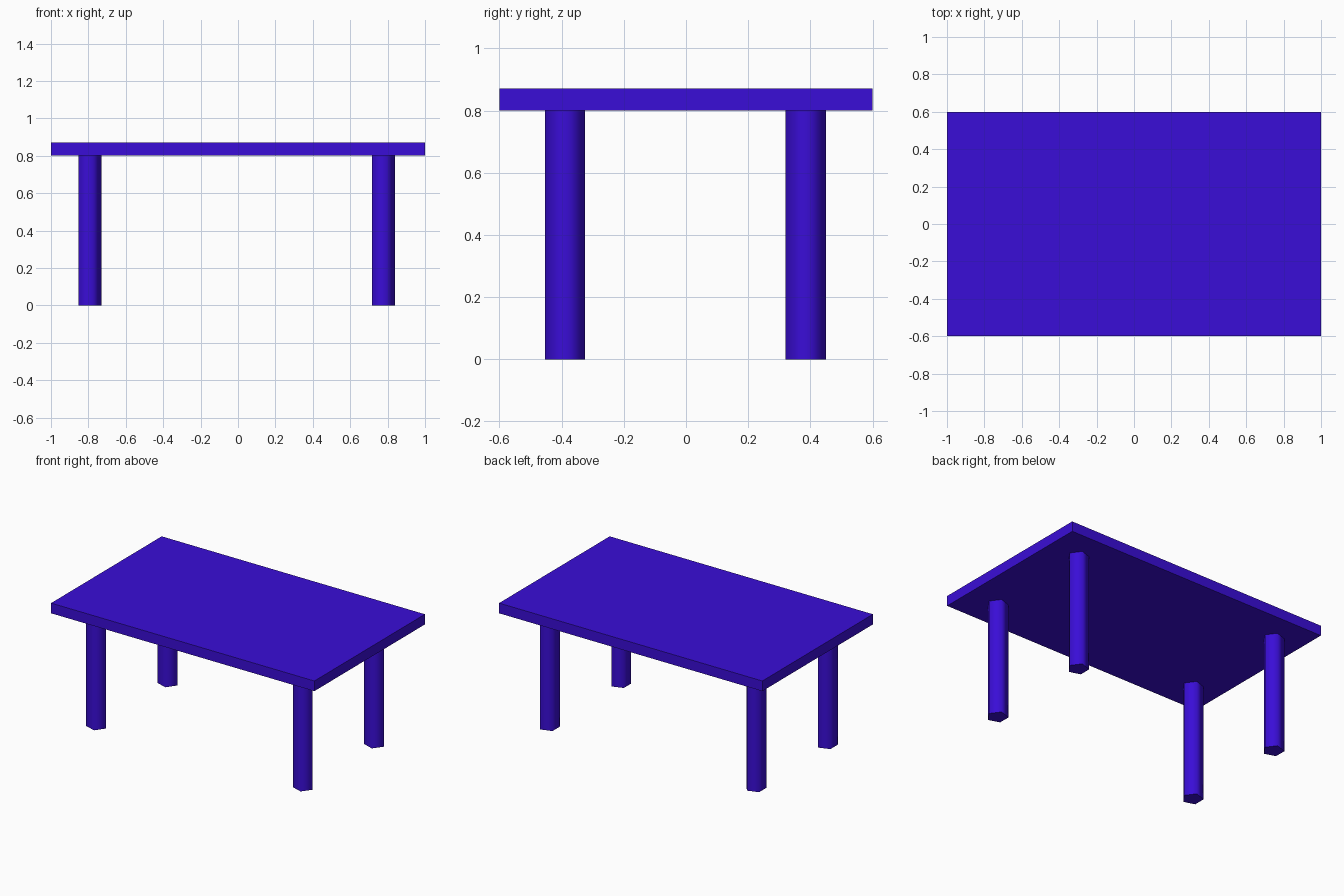
import bpy
import math

cube = bpy.data.objects.get("Cube")
if cube:
    bpy.data.objects.remove(cube, do_unlink=True)

# Single deep blue paint
COLOR = (0.042, 0.004, 0.68, 1.0)
paint = bpy.data.materials.new("deep_blue")
paint.use_nodes = True
paint.diffuse_color = COLOR
for node in paint.node_tree.nodes:
    if node.type == "BSDF_PRINCIPLED":
        node.inputs["Base Color"].default_value = COLOR

LEG_HEIGHT = 0.8
TOP_THICKNESS = 0.07
LEG_RADIUS = 0.068


def finish(name):
    obj = bpy.context.object
    obj.name = name
    obj.data.name = name
    obj.data.materials.append(paint)
    return obj


# Table top slab
bpy.ops.mesh.primitive_cube_add(size=1, location=(0, 0, LEG_HEIGHT + TOP_THICKNESS / 2))
slab = finish("table_top")
slab.scale = (2.0, 1.2, TOP_THICKNESS)
bpy.ops.object.transform_apply(location=False, rotation=False, scale=True)

# Four five-sided legs, each with one corner towards +x, soft sides and crisp ends
for side, x in (("right", -0.798), ("left", 0.772)):
    for end, y in (("front", -0.389), ("back", 0.385)):
        bpy.ops.mesh.primitive_cylinder_add(
            vertices=5, radius=LEG_RADIUS, depth=LEG_HEIGHT,
            location=(x, y, LEG_HEIGHT / 2), rotation=(0, 0, -math.pi / 2))
        finish(f"{end}_{side}_leg")
        bpy.ops.object.transform_apply(location=False, rotation=True, scale=False)
        bpy.ops.object.shade_smooth_by_angle(angle=math.radians(80))
